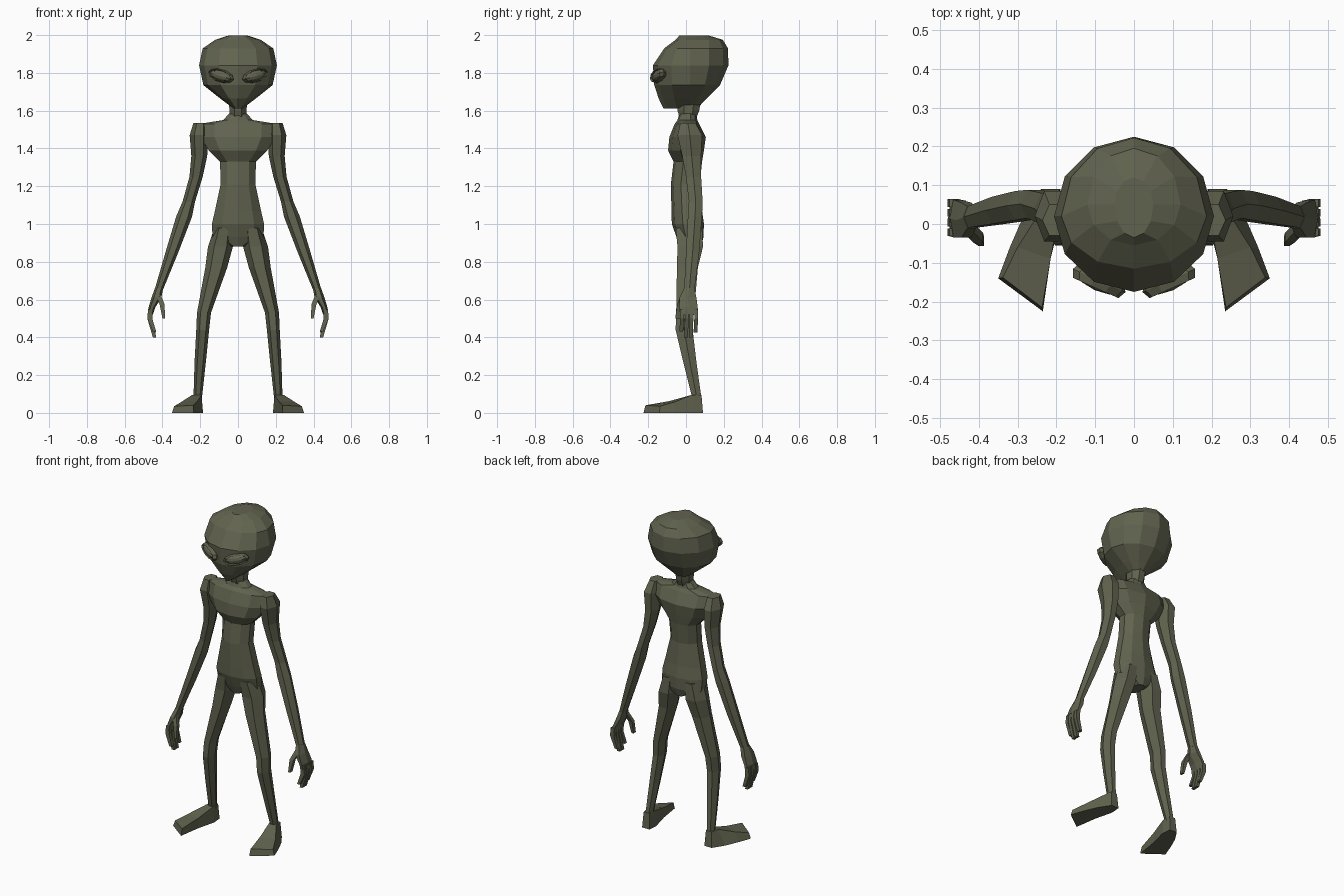
import bpy, bmesh, math
from mathutils import Matrix

if "Cube" in bpy.data.objects:
    bpy.data.objects.remove(bpy.data.objects["Cube"])

skin = bpy.data.materials.new("olive_skin")
skin.diffuse_color = (0.12, 0.125, 0.078, 1)
skin.use_nodes = True
skin.node_tree.nodes["Principled BSDF"].inputs["Base Color"].default_value = skin.diffuse_color


def finish(obj, mirror):
    obj.data.materials.append(skin)
    if mirror:
        m = obj.modifiers.new("mirror", 'MIRROR')
        m.use_axis = (True, False, False)
        m.use_mirror_merge = False
    return obj


def loft(name, rings, mirror=False):
    """Skin a list of equally long point rings and cap both ends."""
    bm = bmesh.new()
    vs = [[bm.verts.new(p) for p in r] for r in rings]
    n = len(rings[0])
    for a, b in zip(vs, vs[1:]):
        for i in range(n):
            j = (i + 1) % n
            bm.faces.new((a[i], a[j], b[j], b[i]))
    bm.faces.new(vs[0])
    bm.faces.new(vs[-1])
    bmesh.ops.recalc_face_normals(bm, faces=bm.faces)
    me = bpy.data.meshes.new(name)
    bm.to_mesh(me)
    bm.free()
    obj = bpy.data.objects.new(name, me)
    bpy.context.collection.objects.link(obj)
    return finish(obj, mirror)


def oval(x, z, w, front, back, n, mid=None, half=False):
    """Horizontal n-gon: half width w, reaching from y=front to y=back."""
    mid = (front + back) / 2 if mid is None else mid
    off = math.pi / n if half else 0
    c = [(math.cos(2 * math.pi * i / n + off), math.sin(2 * math.pi * i / n + off)) for i in range(n)]
    mx, my = max(p[0] for p in c), max(p[1] for p in c)
    return [(x + w * cx / mx, mid + (back - mid if cy > 0 else mid - front) * cy / my, z) for cx, cy in c]


# Head: rings of z, half width, front y, back y
head = [(1.612, .025, -.12, .06), (1.665, .095, -.145, .11), (1.735, .183, -.168, .18),
        (1.84, .206, -.175, .225), (1.93, .187, -.115, .222), (1.975, .12, -.055, .195),
        (1.998, .05, -.035, .12)]
loft("head", [oval(0, z, w, f, b, 12, mid=.02 if z < 1.95 else .05) for z, w, f, b in head])

# Almond eyes with a raised rim
place = (Matrix.Translation((.09, -.146, 1.785)) @ Matrix.Rotation(math.radians(24), 4, 'Z')
         @ Matrix.Rotation(math.radians(-15), 4, 'Y'))
bpy.ops.mesh.primitive_uv_sphere_add(segments=10, ring_count=6, radius=1)
eye = bpy.context.object
eye.name = "eyes"
eye.data.transform(place @ Matrix.Diagonal((.068, .027, .028, 1)))
finish(eye, True)
bpy.ops.mesh.primitive_torus_add(major_segments=10, minor_segments=4, major_radius=1, minor_radius=.16)
rim = bpy.context.object
rim.name = "eyelids"
rim.data.transform(place @ Matrix.Diagonal((.066, .13, .03, 1)) @ Matrix.Rotation(math.pi / 2, 4, 'X'))
finish(rim, True)
for o in (eye, rim):
    o.data.shade_flat()

# Neck
loft("neck", [oval(0, z, w, f, b, 8, half=True) for z, w, f, b in
              [(1.5, .06, -.04, .06), (1.55, .042, -.03, .05), (1.6, .045, -.045, .07), (1.66, .05, -.05, .08)]])

# Torso from the crotch up to the shoulders
torso = [(.88, .035, -.035, .08), (.93, .135, -.05, .092), (1.0, .138, -.075, .095), (1.07, .122, -.077, .085),
         (1.21, .092, -.08, .073), (1.33, .095, -.066, .085), (1.39, .155, -.095, .095),
         (1.46, .2, -.088, .105), (1.53, .205, -.06, .07), (1.55, .08, -.045, .06), (1.585, .045, -.035, .055)]
loft("torso", [oval(0, z, w, f, b, 10, half=True) for z, w, f, b in torso])

# Legs
leg = [(.075, .98, .05, -.055, .085), (.093, .88, .066, -.045, .09), (.115, .77, .058, -.048, .063),
       (.18, .53, .037, -.052, .042), (.187, .44, .034, -.055, .035), (.2, .27, .03, -.015, .055),
       (.214, .07, .022, .035, .083)]
loft("legs", [oval(x, z, w, f, b, 6) for x, z, w, f, b in leg], True)

# Turned-out wedge feet: heel, instep and toe sections
loft("feet", [
    [(.19, .09, 0), (.24, .09, 0), (.235, .082, .095), (.195, .082, .095)],
    [(.185, .03, 0), (.285, .02, 0), (.243, .03, .095), (.193, .03, .095)],
    [(.215, -.09, 0), (.32, -.06, 0), (.3, -.06, .058), (.215, -.09, .062)],
    [(.235, -.225, 0), (.35, -.14, 0), (.338, -.138, .035), (.237, -.215, .04)]], True)

# Arms
arm = [(.2, 1.535, .036, -.03, .05), (.207, 1.47, .049, -.045, .085), (.205, 1.36, .042, -.02, .08),
       (.222, 1.25, .035, 0, .08), (.26, 1.12, .033, .015, .088), (.285, 1.04, .042, .01, .085),
       (.35, .85, .034, 0, .07), (.42, .65, .022, -.01, .045)]
loft("arms", [oval(x, z, w, f, b, 6) for x, z, w, f, b in arm], True)

# Hands: palm, four curled fingers and a thumb
loft("palms", [oval(x, z, w, f, b, 6) for x, z, w, f, b in
               [(.418, .66, .022, -.01, .045), (.432, .61, .026, -.035, .055),
                (.455, .56, .018, -.035, .062), (.465, .52, .014, -.032, .064)]], True)
for k, tip in enumerate((.43, .4, .4, .425)):
    y = -.021 + k * .025
    loft("finger_%d" % (k + 1), [oval(x, z, w, yy - .01, yy + .01, 4, half=True) for x, z, w, yy in
                                 [(.463, .55, .013, y), (.467, .5, .013, y), (.442, tip, .009, y - .004)]], True)
loft("thumbs", [oval(x, z, w, y - .012, y + .012, 4, half=True) for x, z, w, y in
                [(.425, .63, .014, -.012), (.402, .575, .013, -.035), (.393, .5, .007, -.045)]], True)
